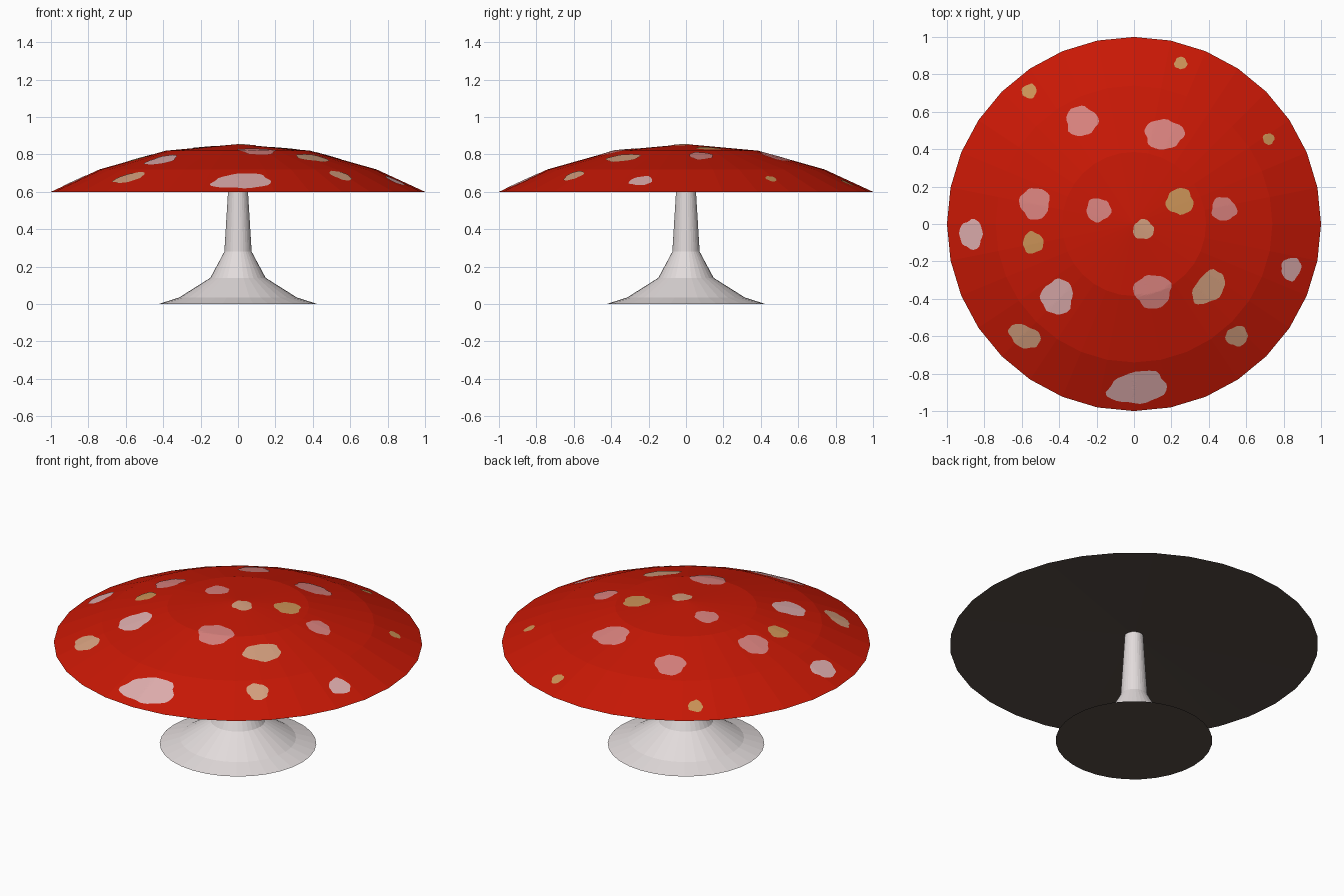
import bpy, bmesh, math, random
from mathutils import Vector
from mathutils.bvhtree import BVHTree

if "Cube" in bpy.data.objects:
    bpy.data.objects.remove(bpy.data.objects["Cube"])

random.seed(4)
SIDES = 32


def material(name, rgb):
    m = bpy.data.materials.new(name)
    m.diffuse_color = (*rgb, 1)
    m.use_nodes = True
    m.node_tree.nodes["Principled BSDF"].inputs["Base Color"].default_value = m.diffuse_color
    return m


RED = material("cap red", (0.58, 0.009, 0.0015))
WHITE = material("stem white", (0.76, 0.71, 0.71))
DARK = material("dark brown", (0.095, 0.073, 0.060))
PINK = material("spot pink", (0.70, 0.225, 0.21))
PALE = material("spot pale pink", (0.74, 0.42, 0.42))
TAN = material("spot tan", (0.67, 0.35, 0.21))
GOLD = material("spot gold", (0.60, 0.29, 0.095))


def finish(name, bm, mats):
    me = bpy.data.meshes.new(name)
    bm.to_mesh(me)
    bm.free()
    for m in mats:
        me.materials.append(m)
    ob = bpy.data.objects.new(name, me)
    bpy.context.collection.objects.link(ob)
    return ob


def lathe(profile):
    """Flat-faced turned shape; profile listed from the outside bottom upwards."""
    bm = bmesh.new()
    rings = []
    for r, z in profile:
        if r == 0:
            rings.append([bm.verts.new((0, 0, z))] * SIDES)
        else:
            rings.append([bm.verts.new((r * math.cos(a), r * math.sin(a), z))
                          for a in (2 * math.pi * i / SIDES for i in range(SIDES))])
    for low, high in zip(rings, rings[1:]):
        for i in range(SIDES):
            j = (i + 1) % SIDES
            corners = dict.fromkeys((low[i], low[j], high[j], high[i]))
            bm.faces.new(list(corners))
    return bm


# Stem with flared foot, dark underneath
bm = lathe([(0, 0), (0.425, 0), (0.315, 0.035), (0.148, 0.14), (0.073, 0.28), (0.05, 0.655)])
bm.normal_update()
for f in bm.faces:
    f.material_index = 1 if f.normal.z < -0.5 else 0
finish("stem", bm, [WHITE, DARK])

# Cap dome with shallow hollow dark underside
bm = lathe([(0, 0.655), (1, 0.60), (0.74, 0.72), (0.385, 0.82), (0, 0.855)])
bm.normal_update()
for f in bm.faces:
    f.material_index = 1 if f.normal.z < 0 else 0
tree = BVHTree.FromBMesh(bm)
finish("cap", bm, [RED, DARK])


# Irregular spots: thin patches draped over the cap
def spot(index, x, y, rx, ry, tilt, mat, n=28, rings=8):
    t = math.radians(tilt)
    p1, p2, p3 = (random.uniform(0, 6.28) for _ in range(3))

    def drape(u, v):
        px = x + u * math.cos(t) - v * math.sin(t)
        py = y + u * math.sin(t) + v * math.cos(t)
        hit = tree.ray_cast(Vector((px, py, 2)), Vector((0, 0, -1)))[0]
        return (px, py, (hit.z if hit else 0.6) + 0.0025)

    bm = bmesh.new()
    centre = bm.verts.new(drape(0, 0))
    prev = None
    for k in range(1, rings + 1):
        ring = []
        for i in range(n):
            a = 2 * math.pi * i / n
            w = 1 + 0.06 * math.sin(3 * a + p1) + 0.04 * math.sin(5 * a + p2) + 0.03 * math.sin(8 * a + p3)
            w *= k / rings
            ring.append(bm.verts.new(drape(rx * w * math.cos(a), ry * w * math.sin(a))))
        for i in range(n):
            j = (i + 1) % n
            if prev:
                bm.faces.new((prev[i], ring[i], ring[j]))
                bm.faces.new((prev[i], ring[j], prev[j]))
            else:
                bm.faces.new((centre, ring[i], ring[j]))
        prev = ring
    finish(f"spot_{index}", bm, [mat])


SPOTS = [
    (-0.28, 0.55, 0.085, 0.08, 0, PINK), (0.16, 0.48, 0.105, 0.08, 0, PINK),
    (-0.53, 0.11, 0.08, 0.085, 0, PINK), (-0.19, 0.075, 0.066, 0.063, 0, PINK),
    (0.48, 0.08, 0.068, 0.063, -20, PINK), (0.10, -0.36, 0.10, 0.09, 0, PINK),
    (-0.87, -0.055, 0.062, 0.08, 0, PALE), (-0.41, -0.39, 0.085, 0.095, -15, PALE),
    (0.84, -0.24, 0.052, 0.063, -15, PALE), (0.02, -0.875, 0.16, 0.085, 8, PALE),
    (0.05, -0.03, 0.056, 0.053, 0, TAN), (0.40, -0.34, 0.105, 0.07, 48, TAN),
    (-0.585, -0.60, 0.09, 0.058, -25, TAN), (0.55, -0.60, 0.06, 0.053, 15, TAN),
    (0.245, 0.12, 0.073, 0.07, 0, GOLD), (-0.54, -0.10, 0.055, 0.058, 0, GOLD),
    (-0.56, 0.71, 0.04, 0.038, 30, GOLD), (0.25, 0.86, 0.034, 0.033, 0, GOLD),
    (0.72, 0.455, 0.031, 0.03, 0, GOLD),
]
for i, s in enumerate(SPOTS, 1):
    spot(i, *s)
